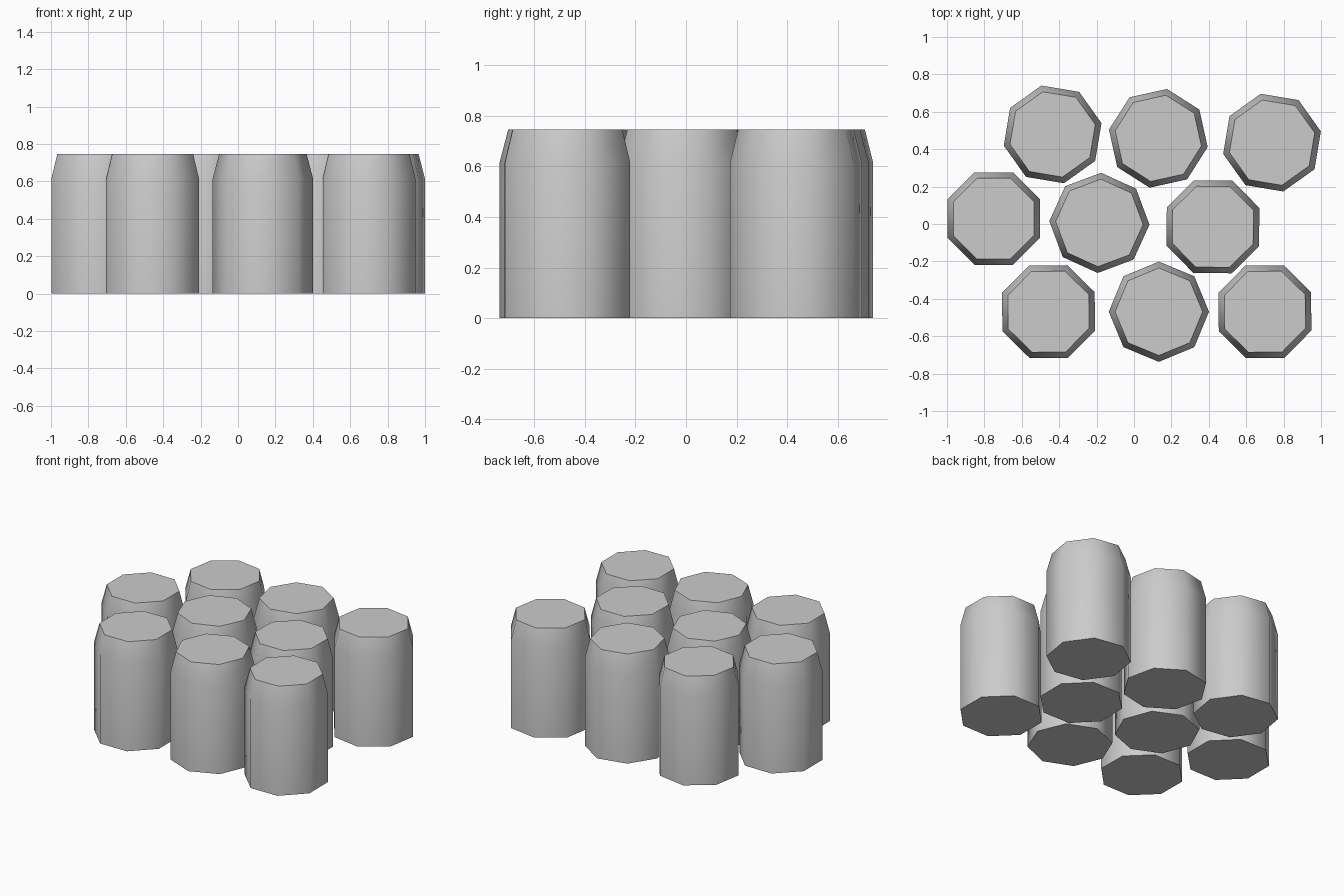
import bpy, bmesh
from math import radians, cos, sin, pi

if "Cube" in bpy.data.objects:
    bpy.data.objects.remove(bpy.data.objects["Cube"])

SIDES = 8
# (radius, height) rings: base, shoulder, top
PROFILE = [(0.268, 0.0), (0.268, 0.615), (0.234, 0.746)]

# (x, y, turn in degrees) of each column, row by row
COLUMNS = [
    (-0.435, 0.479, 13), (0.13, 0.458, -10), (0.738, 0.435, 13),
    (-0.75, 0.029, 22.5), (-0.185, 0.006, -2), (0.422, -0.015, 22),
    (-0.457, -0.469, 23), (0.133, -0.469, 0), (0.70, -0.469, 23),
]


def column(name, x, y, turn):
    bm = bmesh.new()
    rings = []
    for r, z in PROFILE:
        angles = [radians(turn) + 2 * pi * i / SIDES for i in range(SIDES)]
        rings.append([bm.verts.new((r * cos(a), r * sin(a), z)) for a in angles])
    # side and shoulder walls
    for low, high in zip(rings, rings[1:]):
        for i in range(SIDES):
            j = (i + 1) % SIDES
            bm.faces.new((low[i], low[j], high[j], high[i]))
    # flat base and top
    bm.faces.new(rings[0][::-1])
    bm.faces.new(rings[-1])
    mesh = bpy.data.meshes.new(name)
    bm.to_mesh(mesh)
    bm.free()
    obj = bpy.data.objects.new(name, mesh)
    obj.location = (x, y, 0)
    bpy.context.collection.objects.link(obj)
    obj.select_set(True)
    bpy.context.view_layer.objects.active = obj


for n, (x, y, turn) in enumerate(COLUMNS, 1):
    column(f"column_{n}", x, y, turn)

# Smooth round the walls, crisp rims
bpy.ops.object.shade_smooth_by_angle(angle=radians(50))
